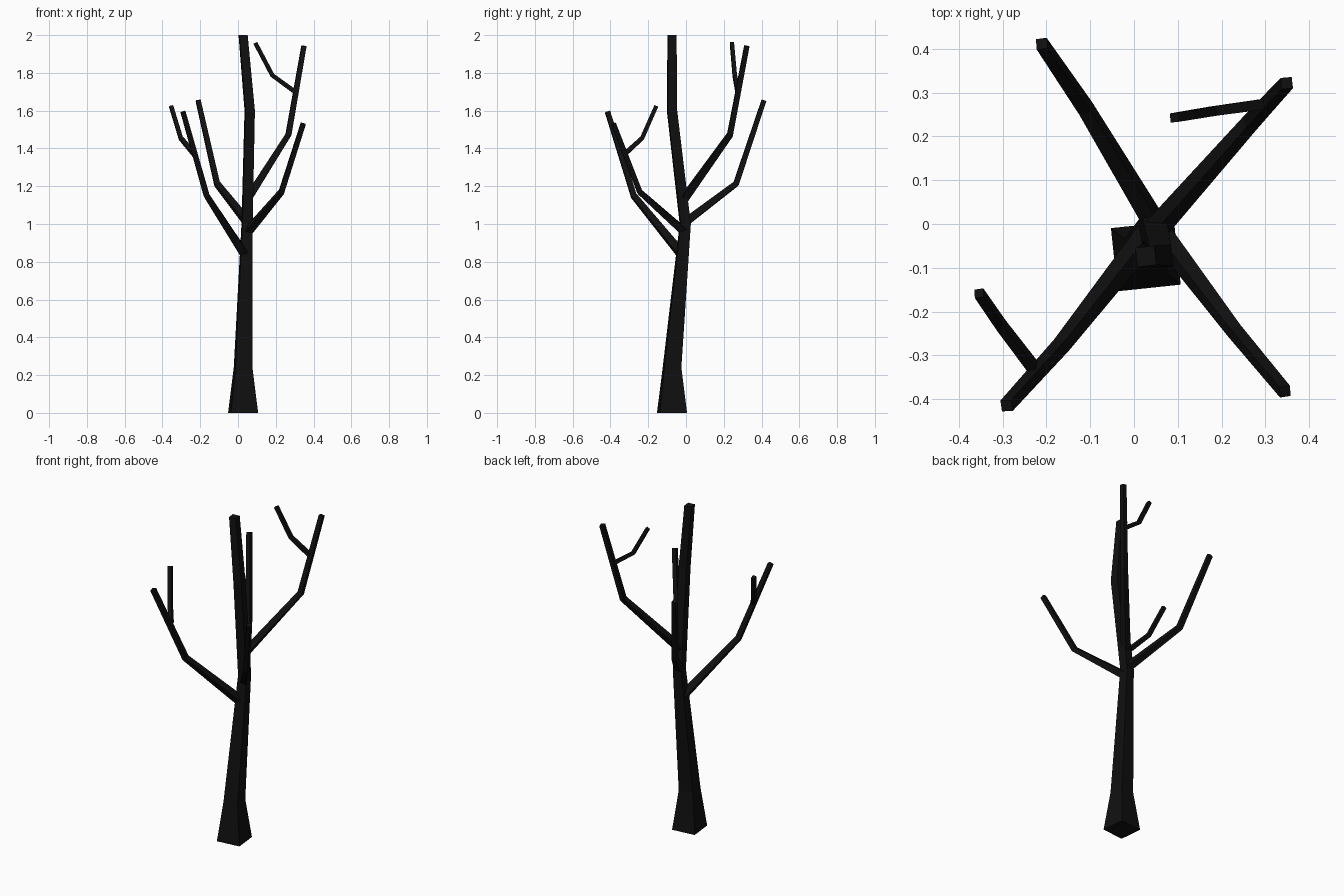
import bpy, bmesh, math
from mathutils import Vector, Matrix

if "Cube" in bpy.data.objects:
    bpy.data.objects.remove(bpy.data.objects["Cube"])

bark = bpy.data.materials.new("black_bark")
bark.diffuse_color = (0.005, 0.005, 0.005, 1)
bark.use_nodes = True
bark.node_tree.nodes["Principled BSDF"].inputs["Base Color"].default_value = bark.diffuse_color
TWIST = Matrix.Rotation(math.radians(6), 3, 'Z')
UP = Vector((0, 0, 1))


def limb(name, nodes, upright=False):
    """Tapered square limb through nodes of (x, y, z, half width)."""
    pts = [Vector(n[:3]) for n in nodes]
    bm = bmesh.new()
    rings = []
    for i, p in enumerate(pts):
        before = (p - pts[i - 1]).normalized() if i else Vector()
        after = (pts[i + 1] - p).normalized() if i < len(pts) - 1 else Vector()
        tangent = UP if upright else (before + after).normalized()
        turn = UP.rotation_difference(tangent).to_matrix() @ TWIST
        h = nodes[i][3]
        rings.append([bm.verts.new(p + turn @ Vector((sx * h, sy * h, 0)))
                      for sx, sy in ((-1, -1), (1, -1), (1, 1), (-1, 1))])
    for a, b in zip(rings, rings[1:]):
        for k in range(4):
            m = (k + 1) % 4
            bm.faces.new((a[k], a[m], b[m], b[k]))
    bm.faces.new(rings[0][::-1])
    bm.faces.new(rings[-1])
    mesh = bpy.data.meshes.new(name)
    bm.to_mesh(mesh)
    bm.free()
    mesh.materials.append(bark)
    ob = bpy.data.objects.new(name, mesh)
    bpy.context.collection.objects.link(ob)


# Trunk with flared foot and a bend at the fork
limb("trunk", [(0.027, -0.074, 0, 0.0725), (0.027, -0.074, 0.24, 0.045),
               (0.048, -0.004, 1.0, 0.027), (0.062, -0.074, 1.6, 0.025),
               (0.027, -0.074, 2.0, 0.022)], upright=True)

# Four main branches, each with one elbow
limb("branch_front_left", [(0.04, -0.015, 0.83, 0.022), (-0.166, -0.277, 1.15, 0.015),
                           (-0.291, -0.415, 1.593, 0.013)])
limb("branch_back_left", [(0.05, -0.003, 1.01, 0.02), (-0.111, 0.265, 1.213, 0.015),
                          (-0.211, 0.412, 1.653, 0.0125)])
limb("branch_front_right", [(0.048, -0.005, 0.955, 0.02), (0.23, -0.245, 1.17, 0.014),
                            (0.345, -0.383, 1.53, 0.0125)])
limb("branch_back_right", [(0.05, -0.012, 1.13, 0.02), (0.267, 0.233, 1.473, 0.015),
                           (0.349, 0.322, 1.942, 0.013)])

# Thin side twigs
limb("twig_front_left", [(-0.232, -0.325, 1.37, 0.012), (-0.303, -0.232, 1.455, 0.011),
                         (-0.354, -0.158, 1.623, 0.0105)])
limb("twig_back_right", [(0.306, 0.275, 1.697, 0.012), (0.182, 0.258, 1.787, 0.011),
                         (0.092, 0.243, 1.958, 0.0105)])
